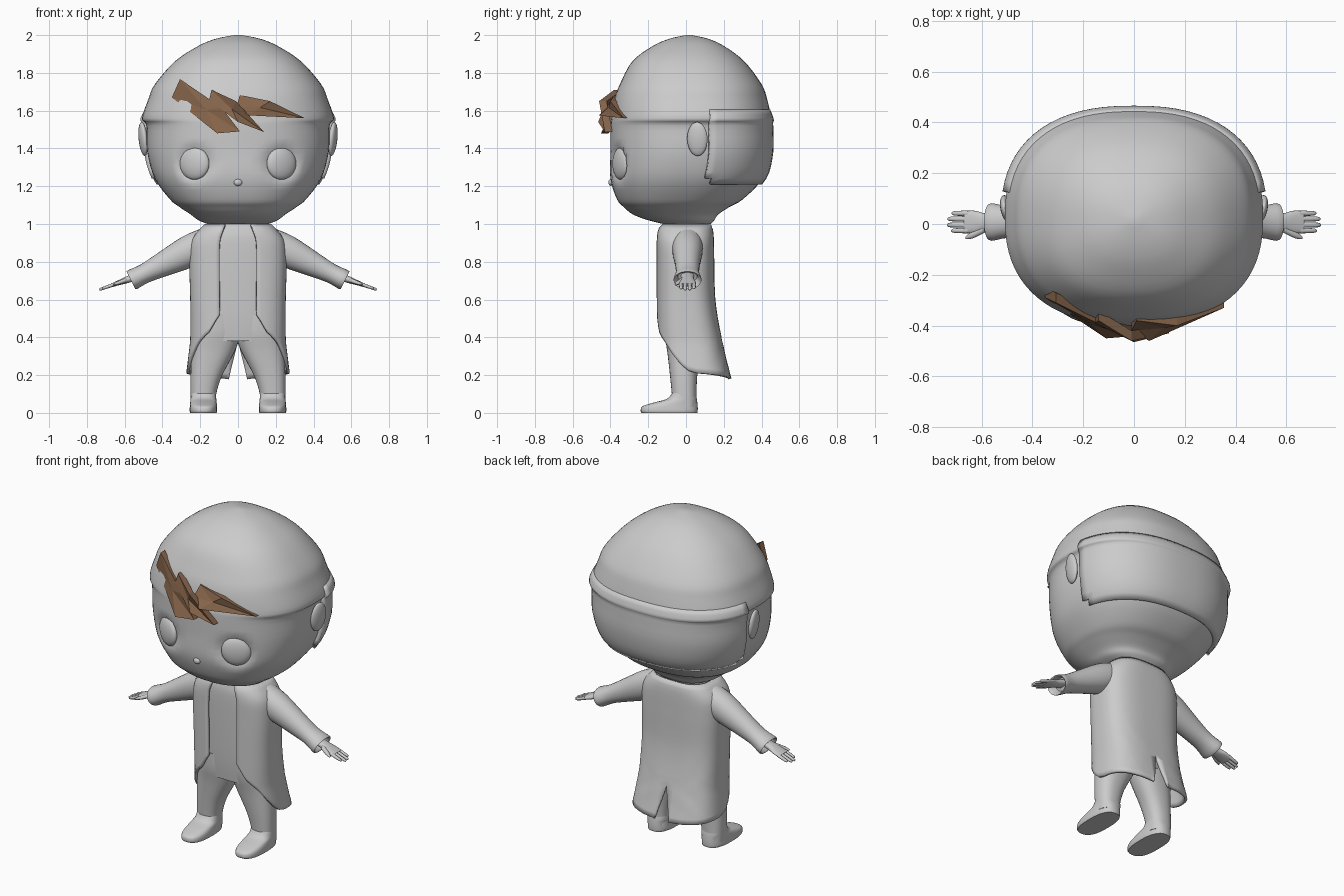
import bpy, bmesh, math
from mathutils import Matrix, Vector

if "Cube" in bpy.data.objects:
    bpy.data.objects.remove(bpy.data.objects["Cube"])

def material(name, rgb):
    m = bpy.data.materials.new(name)
    m.diffuse_color = (*rgb, 1)
    m.use_nodes = True
    m.node_tree.nodes["Principled BSDF"].inputs["Base Color"].default_value = m.diffuse_color
    return m

GREY = material("clay grey", (0.6, 0.6, 0.6))
BROWN = material("hair brown", (0.24, 0.13, 0.07))

def make(name, bm, mat=GREY, mirror=False, thick=0, offset=0, smooth=True):
    me = bpy.data.meshes.new(name)
    bm.to_mesh(me)
    bm.free()
    ob = bpy.data.objects.new(name, me)
    bpy.context.collection.objects.link(ob)
    me.materials.append(mat)
    if mirror:
        ob.modifiers.new("mirror", 'MIRROR').merge_threshold = 0.002
    if thick:
        s = ob.modifiers.new("thickness", 'SOLIDIFY')
        s.thickness, s.offset = thick, offset
    if smooth:
        bpy.ops.object.select_all(action='DESELECT')
        ob.select_set(True)
        bpy.context.view_layer.objects.active = ob
        bpy.ops.object.shade_smooth_by_angle(angle=math.radians(50))
    return ob

def spline(rows, sub):
    """Catmull-Rom rows between the given cross-sections."""
    out = []
    for i in range(len(rows) - 1):
        p = [rows[max(0, min(len(rows) - 1, i + k))] for k in (-1, 0, 1, 2)]
        for s in range(sub):
            t = s / sub
            out.append([0.5 * (2*b + (c-a)*t + (2*a-5*b+4*c-d)*t*t + (3*b-a-3*c+d)*t**3)
                        for a, b, c, d in zip(*p)])
    return out + [list(rows[-1])]

def outline(a, w, yf, yb, n):
    """Superellipse point; angle 0 is the front."""
    s, c = math.sin(a), -math.cos(a)
    x = w * math.copysign(abs(s) ** (2 / n), s)
    y = (yf + yb) / 2 + (yb - yf) / 2 * math.copysign(abs(c) ** (2 / n), c)
    return x, y

def loft(bm, rows, n=2.3, seg=32, sub=4, M=Matrix()):
    """Closed loft; each row is z, x centre, half width, front y, back y."""
    rings = []
    for z, xc, w, yf, yb in spline(rows, sub):
        ring = []
        for k in range(seg):
            x, y = outline(2 * math.pi * k / seg, w, yf, yb, n)
            ring.append(bm.verts.new(M @ Vector((xc + x, y, z))))
        rings.append(ring)
    for r, q in zip(rings, rings[1:]):
        for k in range(seg):
            bm.faces.new((r[k], r[(k+1) % seg], q[(k+1) % seg], q[k]))
    bm.faces.new(rings[0][::-1])
    bm.faces.new(rings[-1])
    bmesh.ops.recalc_face_normals(bm, faces=bm.faces)
    return bm

def ellipsoid(name, loc, scale, rot_z=0, rot_y=0, mirror=False):
    bm = bmesh.new()
    M = (Matrix.Translation(loc) @ Matrix.Rotation(rot_z, 4, 'Z')
         @ Matrix.Rotation(rot_y, 4, 'Y') @ Matrix.Diagonal((*scale, 1)))
    bmesh.ops.create_uvsphere(bm, u_segments=24, v_segments=16, radius=1, matrix=M)
    return make(name, bm, mirror=mirror)

# head with shallow eye sockets
HEAD = [(1.0, 0, .16, -.12, .13), (1.02, 0, .21, -.2, .15), (1.05, 0, .25, -.28, .17),
        (1.09, 0, .31, -.33, .23), (1.13, 0, .36, -.365, .30), (1.24, 0, .44, -.40, .405),
        (1.38, 0, .48, -.40, .44), (1.52, 0, .485, -.40, .44), (1.56, 0, .508, -.395, .45),
        (1.66, 0, .475, -.38, .43), (1.74, 0, .44, -.35, .40), (1.86, 0, .335, -.285, .31),
        (1.94, 0, .215, -.18, .205), (1.98, 0, .12, -.09, .12), (2.0, 0, .02, 0, .03)]
bm = loft(bmesh.new(), HEAD, 2.4, 72)
for v in bm.verts:
    d = math.hypot(abs(v.co.x) - .23, v.co.z - 1.32)
    if v.co.y < 0 and d < .1:
        v.co.y += .04 * min(1, 2 * (1 - d / .1))
make("head", bm)

# hair at the back of the head, stepping out behind the ears
bm = loft(bmesh.new(), HEAD, 2.4, 72)
for v in bm.verts:
    v.co.xy *= 1 + .05 * max(0, min(1, (1.62 - v.co.z) / .1))
drop = []
for f in bm.faces:
    c = f.calc_center_median()
    if c.z < 1.2 or c.z > 1.61 or c.y < .12:
        drop.append(f)
bmesh.ops.delete(bm, geom=drop, context='FACES')
make("back_hair", bm, thick=.03, offset=-1)

# face features
ellipsoid("eyes", (.23, -.345, 1.32), (.085, .03, .085), rot_z=math.radians(25), mirror=True)
ellipsoid("ears", (.502, .06, 1.45), (.022, .055, .09), rot_z=-.2, rot_y=.1, mirror=True)
ellipsoid("nose", (0, -.397, 1.22), (.022, .014, .018))

# fringe locks on the forehead
LOCKS = [
    [(-.307, -.31, 1.767), (-.35, -.29, 1.67), (-.11, -.45, 1.48), (.01, -.44, 1.49), (-.085, -.42, 1.615)],
    [(-.14, -.38, 1.71), (-.153, -.39, 1.656), (0, -.465, 1.54), (.138, -.43, 1.487), (-.01, -.46, 1.65)],
    [(.01, -.38, 1.683), (-.01, -.42, 1.615), (.06, -.46, 1.575), (.354, -.33, 1.56), (.17, -.40, 1.65)]]
for i, pts in enumerate(LOCKS):
    bm = bmesh.new()
    front = [bm.verts.new(p) for p in pts]
    back = [bm.verts.new((x, y + .04, z)) for x, y, z in pts]
    fv = bm.verts.new(sum((Vector(p) for p in pts), Vector()) / len(pts) + Vector((0, -.012, 0)))
    for k in range(len(pts)):
        j = (k + 1) % len(pts)
        bm.faces.new((front[k], front[j], fv))
        bm.faces.new((front[j], front[k], back[k], back[j]))
    bm.faces.new(back)
    bmesh.ops.recalc_face_normals(bm, faces=bm.faces)
    make(f"fringe_lock_{i + 1}", bm, BROWN, smooth=False)

# torso and neck
make("torso", loft(bmesh.new(), [
    (.38, 0, .19, -.11, .09), (.5, 0, .215, -.12, .11), (.7, 0, .22, -.125, .12),
    (.9, 0, .215, -.125, .12), (.965, 0, .18, -.115, .12), (1.0, 0, .165, -.105, .12),
    (1.06, 0, .18, -.11, .14)], 2.8))

# open coat: half sheet from the front edge to the back slit, mirrored
COAT = spline([(.17, .25, -.14, .235), (.4, .245, -.148, .18), (.6, .245, -.15, .148),
               (.8, .25, -.15, .142), (.91, .24, -.15, .14), (.97, .195, -.142, .135),
               (.995, .17, -.12, .125)], 20)
HEM = [(.25, .52), (.5, .43), (.9, .37), (1.57, .21), (math.pi, .18)]

def hem(a):
    for (a0, z0), (a1, z1) in zip(HEM, HEM[1:]):
        if a <= a1 + 1e-6:
            return z0 + (z1 - z0) * (a - a0) / (a1 - a0)

def coat_point(a, t):
    z = hem(a) + (.995 - hem(a)) * t
    row = min(COAT, key=lambda r: abs(r[0] - z))
    x, y = outline(a, *row[1:], 3)
    flare = max(0, .38 - z)
    if a > math.pi - 1e-4:
        x = 0
    x = max(x, .25 * flare) + .1 * flare * max(0, math.sin(a))
    return x, y, z

bm = bmesh.new()
grid = [[bm.verts.new(coat_point(.25 + (math.pi - .25) * i / 32, j / 28)) for j in range(29)]
        for i in range(33)]
for p, q in zip(grid, grid[1:]):
    for j in range(28):
        bm.faces.new((p[j], q[j], q[j+1], p[j+1]))
make("coat", bm, mirror=True, thick=.016)

def aim(start, end):
    """Frame whose z axis runs from start to end in the xz plane."""
    dx, dz = end[0] - start[0], end[1] - start[1]
    return Matrix.Translation((start[0], .008, start[1])) @ Matrix.Rotation(math.atan2(dx, dz), 4, 'Y')

# sleeves with hollow cuffs
make("sleeves", loft(bmesh.new(), [
    (0, 0, .08, -.08, .08), (.1, 0, .085, -.08, .08), (.25, 0, .066, -.066, .066),
    (.36, 0, .052, -.062, .062), (.436, 0, .055, -.074, .074), (.437, 0, .045, -.062, .062),
    (.4, 0, .035, -.05, .05)], 2.1, 28, 3, aim((.17, .9), (.56, .705))), mirror=True)

# hands: palm, four fingers and thumb
M = aim((.53, .725), (.735, .652))
bm = loft(bmesh.new(), [(0, 0, .02, -.035, .035), (.06, 0, .018, -.034, .034),
                        (.1, 0, .014, -.044, .044), (.145, 0, .01, -.044, .044)], 2.3, 20, 3, M)
for y, tip in ((-.034, .2), (-.012, .217), (.012, .215), (.034, .198)):
    loft(bm, [(.13, 0, .01, y - .011, y + .011), (tip - .012, 0, .008, y - .009, y + .009),
              (tip, 0, .003, y - .004, y + .004)], 2, 10, 2, M)
loft(bm, [(.06, 0, .013, -.042, -.01), (.11, 0, .01, -.064, -.035),
          (.14, 0, .004, -.068, -.056)], 2, 10, 3, M)
make("hands", bm, mirror=True)

# trouser legs
make("legs", loft(bmesh.new(), [
    (.03, .183, .066, -.07, .055), (.1, .183, .068, -.075, .055), (.2, .167, .084, -.085, .06),
    (.33, .13, .115, -.10, .075), (.42, .112, .122, -.115, .09), (.52, .11, .11, -.12, .09)], 2.4),
    mirror=True)

# shoes
make("shoes", loft(bmesh.new(), [
    (0, .183, .07, -.235, .06), (.012, .183, .073, -.24, .062), (.035, .183, .072, -.23, .062),
    (.055, .183, .07, -.17, .06), (.075, .183, .068, -.10, .057), (.11, .183, .066, -.07, .05)],
    2.6), mirror=True)
